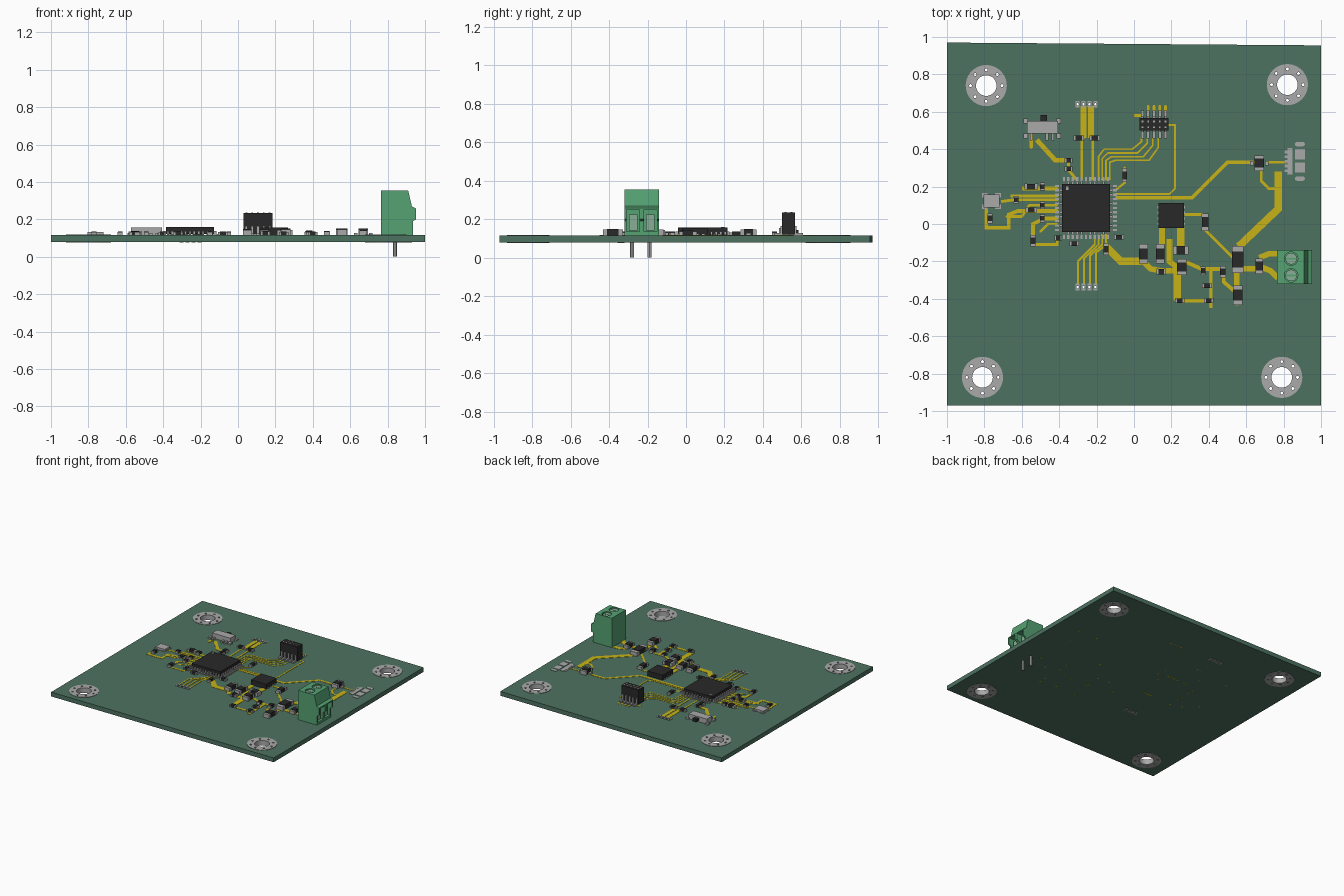
import bpy, bmesh, math
from mathutils import Vector, Matrix

if "Cube" in bpy.data.objects:
    bpy.data.objects.remove(bpy.data.objects["Cube"])

U = 0.01                       # flat layouts below are in hundredths of a unit
BOTTOM, TOP = 0.08, 0.115      # board faces


def material(name, r, g, b):
    m = bpy.data.materials.new(name)
    m.use_nodes = True
    m.diffuse_color = (r, g, b, 1)
    m.node_tree.nodes["Principled BSDF"].inputs["Base Color"].default_value = (r, g, b, 1)
    return m


board_green = material("board green", .074, .17, .12)
block_green = material("terminal green", .09, .36, .17)
screw_green = material("pale screw green", .25, .42, .3)
black = material("black plastic", .022, .022, .022)
metal = material("grey metal", .4, .4, .4)
gold = material("yellow copper", .57, .45, .008)


def finish(name, bm, *mats):
    bmesh.ops.recalc_face_normals(bm, faces=bm.faces)
    mesh = bpy.data.meshes.new(name)
    bm.to_mesh(mesh)
    bm.free()
    for m in mats:
        mesh.materials.append(m)
    ob = bpy.data.objects.new(name, mesh)
    bpy.context.collection.objects.link(ob)
    return ob


def paint(verts, mat):
    for f in {f for v in verts for f in v.link_faces}:
        f.material_index = mat


def box(bm, x, y, w, d, z0, z1, mat=0):
    m = Matrix.Translation((x, y, (z0 + z1) / 2)) @ Matrix.Diagonal((w, d, z1 - z0, 1))
    paint(bmesh.ops.create_cube(bm, size=1, matrix=m)["verts"], mat)


def rod(bm, x, y, r, z0, z1, sides=12, mat=0):
    m = Matrix.Translation((x, y, (z0 + z1) / 2))
    paint(bmesh.ops.create_cone(bm, cap_ends=True, segments=sides, radius1=r, radius2=r,
                                depth=z1 - z0, matrix=m)["verts"], mat)


def prism(bm, points, offset):
    face = bm.faces.new([bm.verts.new(p) for p in points])
    new = bmesh.ops.extrude_face_region(bm, geom=[face])["geom"]
    bmesh.ops.translate(bm, vec=offset, verts=[v for v in new if isinstance(v, bmesh.types.BMVert)])


def cut(ob, cutter):
    cutter.hide_render = True
    cutter.hide_viewport = True
    mod = ob.modifiers.new("cut", "BOOLEAN")
    mod.operation, mod.solver, mod.object = "DIFFERENCE", "EXACT", cutter


# Board, mounting holes and pin holes
mounts = [(-.79, .74), (.82, .745), (-.81, -.82), (.79, -.82)]
rows = [(-.302 + .032 * k, y) for y in (.64, -.337) for k in range(4)]

bm = bmesh.new()
prism(bm, [(-1, -.97, BOTTOM), (1, -.97, BOTTOM), (1, .955, BOTTOM), (-1, .97, BOTTOM)],
      (0, 0, TOP - BOTTOM))
board = finish("circuit_board", bm, board_green)

bm = bmesh.new()
for x, y in mounts:
    rod(bm, x, y, .06, 0, .2, 40)
mount_cutter = finish("mount_hole_cutter", bm, metal)

bm = bmesh.new()
for x, y in mounts:
    for k in range(8):
        a = k * math.tau / 8
        rod(bm, x + .084 * math.cos(a), y + .084 * math.sin(a), .008, 0, .2, 10)
for x, y in rows:
    rod(bm, x, y, .007, 0, .2, 10)
via_cutter = finish("via_cutter", bm, metal)
cut(board, mount_cutter)
cut(board, via_cutter)

# Plated rings: flange on both faces joined by a tube through the hole
E = .003
profile = [(.055, BOTTOM - E), (.11, BOTTOM - E), (.11, BOTTOM), (.06, BOTTOM),
           (.06, TOP), (.11, TOP), (.11, TOP + E), (.055, TOP + E)]
bm = bmesh.new()
N = 40
for x, y in mounts:
    loops = [[bm.verts.new((x + r * math.cos(i * math.tau / N), y + r * math.sin(i * math.tau / N), z))
              for r, z in profile] for i in range(N)]
    for i in range(N):
        a, b = loops[i], loops[(i + 1) % N]
        for j in range(len(profile)):
            k = (j + 1) % len(profile)
            bm.faces.new((a[j], a[k], b[k], b[j]))
cut(finish("mounting_rings", bm, metal), via_cutter)

# Pin row pads on both faces
bm = bmesh.new()
for x, y in rows:
    for z in (BOTTOM - E, TOP):
        box(bm, x, y, .022, .036, z, z + E)
cut(finish("pin_row_pads", bm, metal), via_cutter)

# Copper traces: (width, points)
wide = [
    (4, (77, 28), (77, 8), (56, -12)), (4, (-16, -11), (-7, -20), (4, -20)),
    (3, (5, -20), (9, -24), (14, -25), (25, -25)), (3, (15, -2), (15, -11)),
    (4, (25, -2), (25, -12)), (3, (19, -8), (19, -20), (24, -24)),
    (4, (23, -26), (23, -41)), (3, (56, -24), (66, -24)), (3, (67, -18), (72, -16), (77, -16)),
    (3, (68, -23), (73, -25), (77, -29)), (3, (55, -24), (55, -43)),
    (3, (-27, 63), (-27, 46)), (3, (-23, 63), (-23, 46)), (2.5, (-52, 45), (-42, 34), (-35, 34))]
medium = [
    (2, (-10, 14), (31, 14), (50, 33), (64, 33)), (1.5, (68, 29), (68, 23), (72, 19), (77, 19)),
    (1.2, (70, 33), (81, 33)), (1.5, (38, -3), (55, -20)), (1.5, (27, 5), (37, 5)),
    (2, (23, -41), (41, -41)), (2, (41, -45), (41, -25)), (2, (27, -20), (36, -24), (47, -24)),
    (2, (48, -28), (48, -31), (55, -37)), (2, (-55, 48), (-55, 41)), (1.5, (0, 58), (4, 58)),
    (1, (18, 53), (22, 53), (22, 19), (19, 16), (-10, 16)), (1.2, (-28, 45), (-28, 24)),
    (1.2, (-22, 45), (-22, 24)), (1.5, (-35, 34), (-35, 29), (-31, 24))]
left_side = [
    (2, (-60, 19), (-41, 19)), (1.5, (-66, 15), (-41, 15)), (1.5, (-71, 12), (-64, 13), (-41, 13)),
    (2, (-79, 8), (-79, -2), (-67, -2), (-67, 5), (-62, 7), (-41, 7)),
    (1.5, (-41, 10), (-56, 10), (-60, 4)), (2, (-54, -7), (-54, 0), (-48, 3), (-41, 3)),
    (1.5, (-54, -11), (-41, -11), (-41, -7)), (1.2, (-41, 0), (-46, 0), (-50, -4)),
    (1.5, (-60, 4), (-68, 4)), (1.5, (-5, 22), (-5, 30)), (1.2, (-10, 18), (-5, 22))]
# Header stubs, and the two bundles leading into the processor
bundles = [(1.5, (4.5 + 3.1 * k, 46), (4.5 + 3.1 * k, 63)) for k in range(1, 5)]
bundles += [(.9, (4 + 3 * k, 46), (4 + 3 * k, 44 - k), (3 * k - 1, 40 - 2 * k),
             (2 * k - 16, 40 - 2 * k), (2 * k - 19, 36 - k), (2 * k - 19, 24)) for k in range(4)]
bundles += [(1, (3.2 * k - 30, -33), (3.2 * k - 30, 1.5 * k - 20), (2 * k - 21, -11), (2 * k - 21, -6))
            for k in range(4)]

bm = bmesh.new()
for width, *pts in wide + medium + left_side + bundles:
    pts = [Vector(p) * U for p in pts]
    dirs = [(b - a).normalized() for a, b in zip(pts, pts[1:])]
    pairs = []
    for i, p in enumerate(pts):
        d0, d1 = dirs[max(i - 1, 0)], dirs[min(i, len(dirs) - 1)]
        t = (d0 + d1).normalized()
        side = Vector((-t.y, t.x)) * (width * U / 2 / max(t.dot(d1), .4))
        pairs.append([bm.verts.new((*q, TOP + .002)) for q in (p + side, p - side)])
    faces = [bm.faces.new((a[0], a[1], b[1], b[0])) for a, b in zip(pairs, pairs[1:])]
    new = bmesh.ops.extrude_face_region(bm, geom=faces)["geom"]
    bmesh.ops.translate(bm, vec=(0, 0, -.002), verts=[v for v in new if isinstance(v, bmesh.types.BMVert)])
    # Via at the far end, showing on the underside
    rod(bm, *pts[-1], .007, BOTTOM - .001, TOP + .002, 8)
finish("copper_traces", bm, gold)

# Small two-ended chips: (x, y, width, depth) with metal caps along the longer side
large_chips = [
    (5, -16, 4.5, 10), (14, -16, 4.5, 10), (25.5, -23, 5, 8), (38, 1, 3.5, 9), (55.5, -19, 6, 14),
    (55.5, -38, 5, 10), (67, -22.5, 4, 8), (67, 32.5, 5, 8), (25, -14, 8, 4.5)]
small_chips = [
    (14.5, -25.5, 5, 3), (37, -25, 2.5, 4.5), (39, -33, 5, 2.5), (40, -41, 5, 2.5), (24.5, -41, 5, 2.5),
    (47.5, -25.5, 3, 6), (-5, 26, 2.5, 7), (-15, -13.5, 2.5, 6), (-29.5, 46, 5.5, 2.5), (-21, 46, 5.5, 2.5),
    (-35, 34, 4, 2.5), (-35, 29.5, 4, 2.5), (-55, 20, 7, 3), (-49, 20, 2.5, 4), (-55, 7.5, 6, 2.5),
    (-49, 10, 2.5, 4), (-49, 3, 2.5, 4), (-63, 13, 2.5, 4), (-77, 3, 2.5, 5), (-54, -9, 2.5, 6),
    (-40.5, -7.5, 4, 2.5), (-32, -10.5, 5, 2.5), (-8, -7, 5, 2.5)]
bm = bmesh.new()
for x, y, w, d in large_chips + small_chips:
    x, y, w, d = (v * U for v in (x, y, w, d))
    h = TOP + min(.035, .6 * min(w, d) + .005)
    if w > d:
        box(bm, x, y, w * .6, d, TOP, h)
        for s in (-1, 1):
            box(bm, x + s * w * .41, y, w * .22, d * 1.05, TOP, h - .004, 1)
    else:
        box(bm, x, y, w, d * .6, TOP, h)
        for s in (-1, 1):
            box(bm, x, y + s * d * .41, w * 1.05, d * .22, TOP, h - .004, 1)
for s in (-1, 1):              # side legs of the regulator by the socket
    box(bm, .67 + s * .04, .325, .02, .025, TOP, TOP + .012, 1)
finish("small_chips", bm, black, metal)

# Processor with gull legs on four sides and a corner mark
bm = bmesh.new()
cx, cy = -.257, .086
box(bm, cx, cy, .257, .257, TOP + .006, .158)
box(bm, cx - .1, cy + .105, .012, .018, .158, .16, 1)
for k in range(11):
    t = (k - 5) * .0235
    for s in (-1, 1):
        for length, z0, z1, reach in ((.03, TOP, TOP + .007, .15), (.014, TOP, TOP + .022, .134)):
            box(bm, cx + s * reach, cy + t, length, .012, z0, z1, 1)
            box(bm, cx + t, cy + s * reach, .012, length, z0, z1, 1)
finish("processor", bm, black, metal)

# Square power chip
bm = bmesh.new()
box(bm, .2, .045, .137, .132, TOP, .155)
for k in range(4):
    box(bm, .2, .0 + .03 * k, .148, .012, TOP, TOP + .008, 1)
finish("power_chip", bm, black, metal)

# Double row header
bm = bmesh.new()
box(bm, .107, .533, .155, .066, TOP + .005, .235)
for k in range(5):
    x = .045 + .031 * k
    for s in (-1, 1):
        box(bm, x, .533 + s * .05, .016, .05, TOP, TOP + .012, 1)
        box(bm, x, .533 + s * .036, .014, .012, TOP, .165, 1)
        box(bm, x, .533 + s * .016, .01, .01, .235, .237, 1)
finish("pin_header", bm, black, metal)

# Slide switch
bm = bmesh.new()
box(bm, -.49, .517, .165, .066, TOP, .155, 1)
box(bm, -.483, .566, .035, .036, TOP + .01, .145)
for s in (-1, 1):
    for y in (.47, .55):
        box(bm, -.49 + s * .088, y, .025, .026, TOP, TOP + .012, 1)
for x in (-.55, -.465, -.435):
    box(bm, x, .467, .014, .04, TOP, TOP + .012, 1)
finish("slide_switch", bm, black, metal)

# Crystal can
bm = bmesh.new()
box(bm, -.762, .123, .085, .07, TOP, .132)
for sx in (-1, 1):
    for sy in (-1, 1):
        box(bm, -.762 + sx * .035, .123 + sy * .03, .03, .024, TOP, TOP + .005)
finish("crystal", bm, metal)

# Socket pads
bm = bmesh.new()
for y in (.373, .302):
    box(bm, .887, y, .052, .055, TOP, TOP + E)
for y in (.427, .243):
    box(bm, .887, y, .03, .024, TOP, TOP + E)
    for s in (-1, 1):
        rod(bm, .887 + s * .015, y, .012, TOP, TOP + E)
for k in range(5):
    box(bm, .826, .285 + .025 * k, .044, .015, TOP, TOP + E)
box(bm, .834, .335, .028, .14, TOP, TOP + E)
finish("socket_pads", bm, metal)

# Terminal block with wire openings and screw wells
ways = (-.275, -.185)
outline = [(.765, TOP), (.935, TOP), (.935, .19), (.953, .2), (.953, .258), (.93, .268), (.91, .353), (.765, .353)]
bm = bmesh.new()
prism(bm, [(x, -.32, z) for x, z in outline], (0, .18, 0))
block = finish("terminal_block", bm, block_green)
bm = bmesh.new()
for y in ways:
    rod(bm, .84, y, .036, .335, .4, 24)
    box(bm, .95, y, .09, .066, .135, .25)
cut(block, finish("terminal_cutter", bm, block_green))

bm = bmesh.new()
for y in ways:
    rod(bm, .84, y, .031, .33, .347, 24)
    box(bm, .84, y, .052, .009, .347, .3485, 1)
    box(bm, .91, y, .02, .044, .14, .225)
finish("terminal_screws", bm, screw_green, block_green)

bm = bmesh.new()
for y in ways:
    rod(bm, .84, y - .005, .011, 0, TOP, 12)
finish("terminal_pins", bm, metal)

for name in ("mounting_rings", "terminal_pins"):
    bpy.ops.object.select_all(action="DESELECT")
    ob = bpy.data.objects[name]
    ob.select_set(True)
    bpy.context.view_layer.objects.active = ob
    bpy.ops.object.shade_smooth_by_angle()
